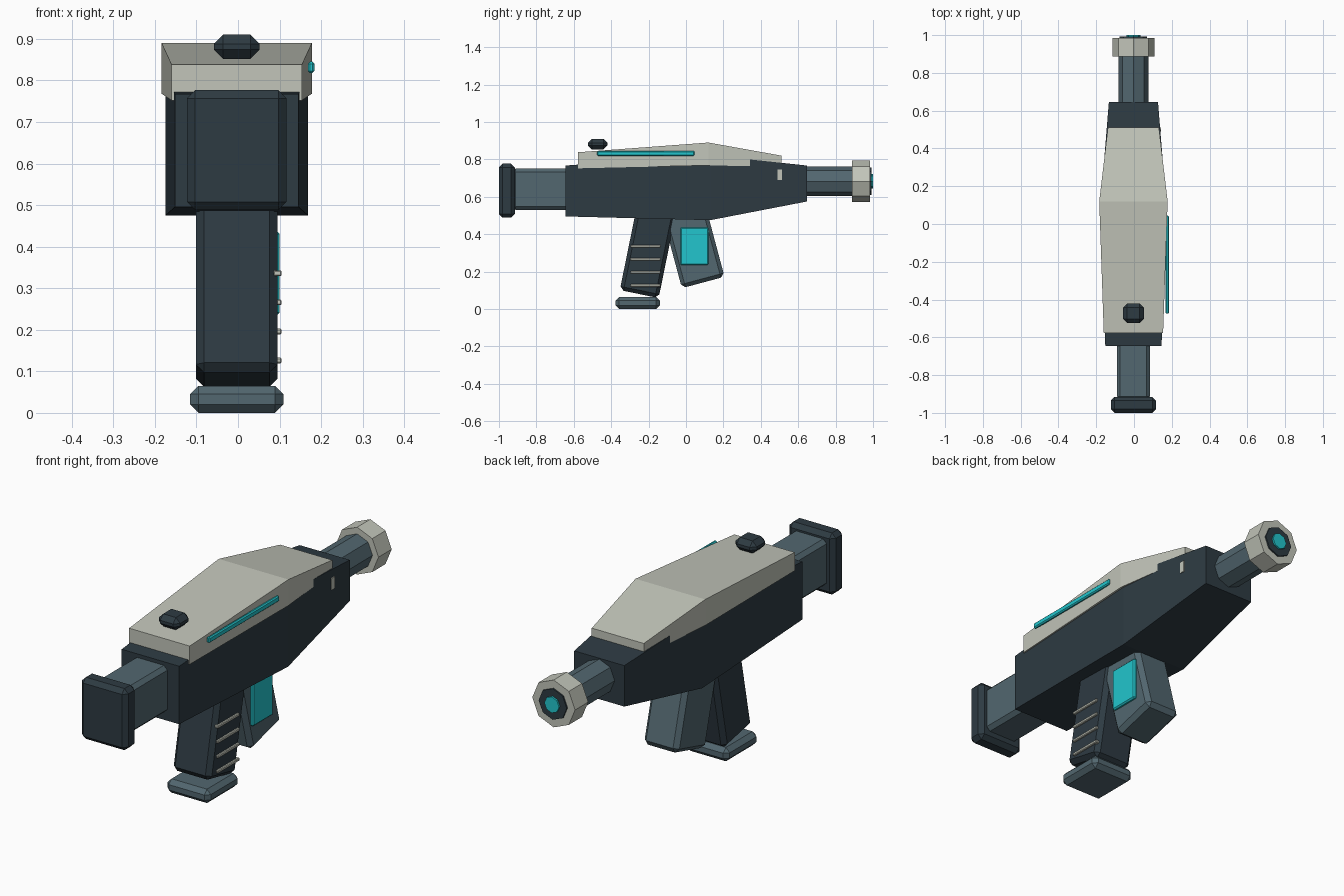
import bpy, bmesh, math
from mathutils import Matrix

CX = -0.003          # centre line of the symmetric parts
AXIS_Z = 0.683       # barrel height

cube = bpy.data.objects.get("Cube")
if cube:
    bpy.data.objects.remove(cube, do_unlink=True)


def material(name, rgb):
    m = bpy.data.materials.new(name)
    m.use_nodes = True
    m.diffuse_color = (*rgb, 1)
    bsdf = next(n for n in m.node_tree.nodes if n.type == 'BSDF_PRINCIPLED')
    bsdf.inputs["Base Color"].default_value = (*rgb, 1)
    return m


DARK = material("dark blue grey", (0.027, 0.043, 0.055))
SLATE = material("slate", (0.085, 0.135, 0.16))
SHELL = material("pale grey", (0.54, 0.56, 0.49))
CYAN = material("cyan", (0.016, 0.56, 0.61))


def finish(name, bm, mat, bevel=0):
    bmesh.ops.recalc_face_normals(bm, faces=bm.faces)
    me = bpy.data.meshes.new(name)
    bm.to_mesh(me)
    bm.free()
    me.materials.append(mat)
    ob = bpy.data.objects.new(name, me)
    bpy.context.collection.objects.link(ob)
    if bevel:
        mod = ob.modifiers.new("chamfer", 'BEVEL')
        mod.width = bevel
        mod.segments = 1
        mod.limit_method = 'ANGLE'
    return ob


def box(name, mat, x, y, z, bevel=0):
    """Box from (min, max) ranges on each axis."""
    bm = bmesh.new()
    bmesh.ops.create_cube(bm, size=1)
    size = [b - a for a, b in (x, y, z)]
    mid = [(a + b) / 2 for a, b in (x, y, z)]
    bm.transform(Matrix.Translation(mid) @ Matrix.Diagonal((*size, 1)))
    return finish(name, bm, mat, bevel)


def centred(half):
    return (CX - half, CX + half)


def tilted_box(name, mat, half_x, depth, height, bottom, degrees, bevel):
    """Box standing on its bottom centre (y, z), leaning along y."""
    ob = box(name, mat, (-half_x, half_x), (-depth / 2, depth / 2), (0, height), bevel)
    ob.location = (CX, *bottom)
    ob.rotation_euler.x = math.radians(degrees)
    return ob


def loft(name, mat, sections):
    """Rectangular sections (y, half width, z low, z high) joined along y."""
    bm = bmesh.new()
    rings = []
    for y, w, lo, hi in sections:
        corners = ((-w, lo), (w, lo), (w, hi), (-w, hi))
        rings.append([bm.verts.new((CX + x, y, z)) for x, z in corners])
    for a, b in zip(rings, rings[1:]):
        for i in range(4):
            j = (i + 1) % 4
            bm.faces.new((a[i], a[j], b[j], b[i]))
    bm.faces.new(rings[0])
    bm.faces.new(rings[-1])
    return finish(name, bm, mat)


def octagon(name, mat, radius, y0, y1):
    """Eight-sided cylinder lying along y."""
    bm = bmesh.new()
    bmesh.ops.create_cone(bm, cap_ends=True, segments=8, radius1=radius,
                          radius2=radius, depth=y1 - y0)
    bm.transform(Matrix.Translation((CX, (y0 + y1) / 2, AXIS_Z))
                 @ Matrix.Rotation(math.pi / 2, 4, 'X'))
    return finish(name, bm, mat)


# Main body and its pale upper shell
loft("body", DARK, [(-0.645, 0.149, 0.495, 0.767),
                    (0.13, 0.172, 0.475, 0.822),
                    (0.647, 0.13, 0.575, 0.767)])
loft("upper_shell", SHELL, [(-0.578, 0.157, 0.752, 0.838),
                            (0.12, 0.181, 0.768, 0.89),
                            (0.51, 0.135, 0.76, 0.82)])

# Stock block and end cap
box("stock", SLATE, centred(0.088), (-0.93, -0.62), (0.53, 0.75), 0.018)
box("stock_cap", DARK, centred(0.12), (-1.0, -0.915), (0.488, 0.777), 0.02)

# Barrel, muzzle ring and glowing bore
octagon("barrel", SLATE, 0.08, 0.6, 0.95)
octagon("muzzle_ring", SHELL, 0.111, 0.887, 0.985)
octagon("muzzle_plate", DARK, 0.073, 0.95, 0.992)
octagon("muzzle_glow", CYAN, 0.038, 0.96, 1.0)

# Grip with its foot plate
tilted_box("grip", DARK, 0.0985, 0.212, 0.47, (-0.25, 0.08), -11.5, 0.02)
box("grip_foot", SLATE, centred(0.112), (-0.377, -0.14), (0, 0.065), 0.02)

# Thin grip ridges
for i in range(4):
    z = 0.336 - i * 0.07
    box(f"grip_ridge_{i + 1}", SHELL, (0.085, 0.105), (-0.297, -0.136),
        (z - 0.007, z + 0.007), 0.003)

# Power cell with lit window
tilted_box("power_cell", SLATE, 0.09, 0.236, 0.42, (0.092, 0.142), 15, 0.02)
box("cell_window", CYAN, (0.08, 0.1), (-0.03, 0.12), (0.235, 0.437), 0.006)

# Top sight, side light strip and side marker
box("top_sight", DARK, centred(0.055), (-0.525, -0.42), (0.852, 0.91), 0.022)
box("light_strip", CYAN, (0.168, 0.184), (-0.475, 0.045), (0.818, 0.845), 0.005)
box("side_marker", SHELL, (0.12, 0.144), (0.489, 0.512), (0.69, 0.745))
